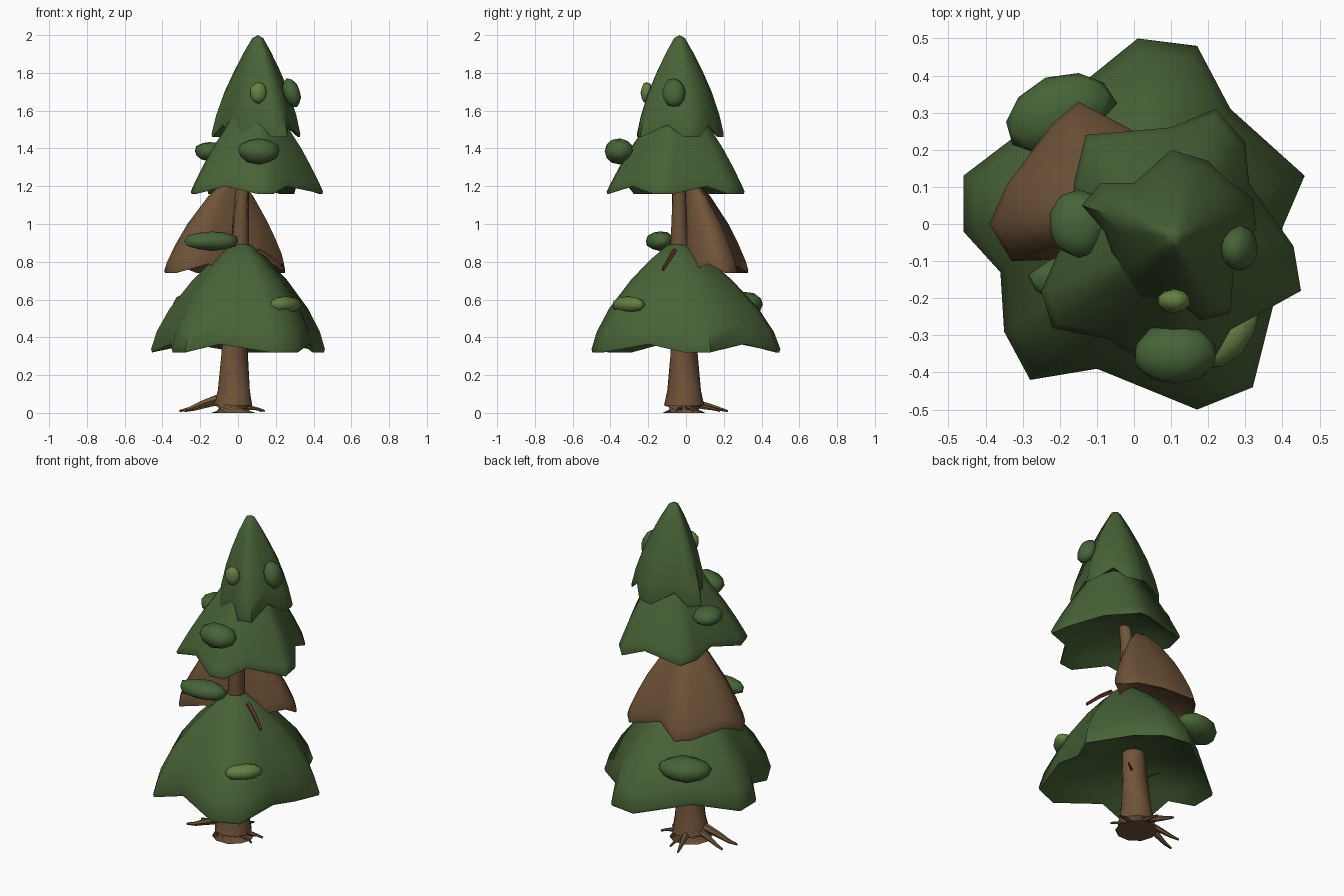
import bpy, bmesh, math, random
from mathutils import Vector, Euler

if "Cube" in bpy.data.objects:
    bpy.data.objects.remove(bpy.data.objects["Cube"])

random.seed(4)


def material(name, color):
    m = bpy.data.materials.new(name)
    m.diffuse_color = (*color, 1)
    m.use_nodes = True
    m.node_tree.nodes["Principled BSDF"].inputs["Base Color"].default_value = m.diffuse_color
    return m


PINE = material("pine_green", (0.064, 0.121, 0.037))
MOSS = material("moss_green", (0.063, 0.127, 0.039))
LIGHT = material("light_green", (0.130, 0.215, 0.055))
BARK = material("bark_brown", (0.160, 0.087, 0.040))
TWIG = material("twig_brown", (0.120, 0.040, 0.022))


def finish(name, bm, mat, angle):
    me = bpy.data.meshes.new(name)
    bm.to_mesh(me)
    bm.free()
    me.materials.append(mat)
    ob = bpy.data.objects.new(name, me)
    bpy.context.collection.objects.link(ob)
    bpy.ops.object.select_all(action='DESELECT')
    ob.select_set(True)
    bpy.context.view_layer.objects.active = ob
    bpy.ops.object.shade_smooth_by_angle(angle=math.radians(angle))
    return ob


def skirt(name, apex, rim_z, ceiling, rim, profile, lift, mat, rounding=0.5):
    """Lobed cone with a dished underside; the rim runs clockwise as valley, tip, tip."""
    ax, ay, az = apex
    pts = [(x - ax, y - ay, lift if i % 3 == 0 else 0) for i, (x, y) in enumerate(rim)]
    pts.reverse()
    mean = sum(math.hypot(x, y) for x, y, _ in pts) / len(pts)
    bm = bmesh.new()

    def ring(s, z, blend, up_scale):
        out = []
        for x, y, up in pts:
            k = s * (1 + blend * (mean / math.hypot(x, y) - 1))
            out.append(bm.verts.new((ax + x * k, ay + y * k, z + up * up_scale)))
        return out

    rings = [ring(s, az + (rim_z - az) * t, rounding * (1 - s), s ** 3)
             for s, t in profile]
    # Underside, from the lip to the middle
    for s, t in [(.96, .04), (.8, .38), (.5, .75), (.2, .95)]:
        rings.append(ring(s, rim_z + (ceiling - rim_z) * t, 0, s * (1 - t)))
    top = bm.verts.new(apex)
    bottom = bm.verts.new((ax, ay, ceiling))
    n = len(pts)
    for i in range(n):
        j = (i + 1) % n
        bm.faces.new((top, rings[0][i], rings[0][j]))
        bm.faces.new((bottom, rings[-1][j], rings[-1][i]))
        for a, b in zip(rings, rings[1:]):
            bm.faces.new((b[i], b[j], a[j], a[i]))
    return finish(name, bm, mat, 65)


def tube(name, sections, sides, mat):
    """Tapered tube through (x, y, z, radius) sections."""
    bm = bmesh.new()
    centres = [Vector(s[:3]) for s in sections]
    rings = []
    for k, c in enumerate(centres):
        d = centres[min(k + 1, len(centres) - 1)] - centres[max(k - 1, 0)]
        if k == 0 and abs(d.z) > 0.9 * d.length:
            d = Vector((0, 0, 1))
        q = d.to_track_quat('Z', 'Y')
        rings.append([bm.verts.new(c + q @ Vector((
            sections[k][3] * math.cos(2 * math.pi * i / sides),
            sections[k][3] * math.sin(2 * math.pi * i / sides), 0)))
            for i in range(sides)])
    for a, b in zip(rings, rings[1:]):
        for i in range(sides):
            j = (i + 1) % sides
            bm.faces.new((a[i], a[j], b[j], b[i]))
    bm.faces.new(rings[0][::-1])
    bm.faces.new(rings[-1])
    return finish(name, bm, mat, 45)


def clump(name, centre, half, tilt, turn, mat):
    """Irregular rounded leaf clump, tilted about y and turned about z."""
    bm = bmesh.new()
    bmesh.ops.create_icosphere(bm, subdivisions=2, radius=1.03)
    rot = Euler((0, math.radians(tilt), math.radians(turn))).to_matrix()
    for v in bm.verts:
        k = random.uniform(0.94, 1.05)
        v.co = Vector(centre) + rot @ Vector([a * h * k for a, h in zip(v.co, half)])
    return finish(name, bm, mat, 50)


# Leaning trunk with a flared foot
tube("trunk", [(-.025, -.01, 0, .118), (-.025, -.01, .04, .106),
               (-.022, -.01, .12, .089), (-.018, -.01, .3, .073),
               (-.01, -.02, .6, .062), (.012, -.034, .9, .048),
               (.022, -.038, 1.2, .036), (.07, -.04, 1.55, .03)], 10, BARK)

# Roots spreading over the ground: tip, starting height, thickness
for i, (x, y, h, w) in enumerate([(-.31, -.05, .075, .024), (-.28, .05, .06, .02),
                                  (-.1, .22, .05, .022), (-.02, .18, .04, .016),
                                  (.14, .04, .035, .016), (.125, -.05, .03, .013)]):
    cx, cy = -.025, -.01
    path = [(cx + (x - cx) * t, cy + (y - cy) * t, z, r)
            for t, z, r in [(.3, h, w), (.6, h * .5 + .008, w * .75),
                            (.82, .02, w * .5), (1, .01, .006)]]
    tube(f"root_{i + 1}", path, 6, BARK)

# Broken twigs
tube("upper_twig", [(.11, -.06, .86, .013), (.17, -.085, .82, .012),
                    (.24, -.122, .758, .009)], 5, TWIG)
tube("lower_twig_right", [(.0, .0, .34, .008), (.09, .06, .36, .004)], 5, TWIG)
tube("lower_twig_back", [(-.03, .0, .33, .008), (-.11, .09, .355, .004)], 5, TWIG)

# Bottom foliage tier
skirt("bottom_foliage", (.02, -.045, .9), .32, .49,
      [(-.25, .29), (.01, .50), (.17, .48), (.26, .31), (.46, .13), (.40, -.01),
       (.38, -.2), (.32, -.44), (.17, -.5), (-.1, -.39), (-.28, -.42),
       (-.35, -.29), (-.36, -.13), (-.46, -.02), (-.46, .13)],
      [(.12, .02), (.33, .16), (.55, .34), (.8, .6), (.94, .81), (1, .97), (.99, 1)],
      .045, PINE)

# Withered tier, notched at the front around the trunk
skirt("withered_foliage", (-.02, .01, 1.25), .74, .88,
      [(-.16, -.095), (-.33, -.1), (-.39, 0), (-.34, .11), (-.22, .27), (-.15, .33),
       (.0, .25), (.20, .27), (.25, .21), (.24, .12), (.06, .005), (-.045, -.02)],
      [(.15, .05), (.37, .2), (.67, .49), (.83, .69), (.96, .88), (1, .97), (.99, 1)],
      .05, BARK, 0)

# Middle foliage tier
skirt("middle_foliage", (.1, -.04, 1.75), 1.16, 1.29,
      [(.1, .26), (.22, .31), (.30, .22), (.31, .11), (.43, -.06), (.45, -.18),
       (.26, -.285), (.19, -.41), (.10, -.42), (-.07, -.31), (-.22, -.28),
       (-.25, -.18), (-.17, 0), (-.16, .12), (-.13, .24)],
      [(.2, .1), (.5, .42), (.69, .6), (.84, .77), (.95, .91), (1, .98), (.99, 1)],
      .04, PINE)

# Top foliage tier
skirt("top_foliage", (.105, -.035, 2.0), 1.46, 1.58,
      [(.0, .11), (.10, .2), (.20, .17), (.25, .12), (.32, .07), (.33, -.01),
       (.27, -.1), (.26, -.24), (.18, -.26), (.12, -.21), (.02, -.2),
       (-.04, -.13), (-.08, -.02), (-.14, .05), (-.09, .11)],
      [(.13, .03), (.32, .17), (.54, .36), (.74, .56), (.91, .79), (1, .97), (.99, 1)],
      .065, PINE)

# Leaf clumps
for name, centre, half, tilt, turn, mat in [
        ("clump_low_front", (.25, -.305, .572), (.105, .055, .044), 0, 45, LIGHT),
        ("clump_low_back", (-.2, .3, .575), (.15, .1, .066), 0, 22, MOSS),
        ("clump_trunk", (-.135, -.14, .91), (.145, .07, .052), 0, 8, MOSS),
        ("clump_middle_front", (.11, -.35, 1.385), (.107, .08, .066), 0, 0, MOSS),
        ("clump_middle_left", (-.15, 0, 1.385), (.08, .09, .05), 0, 0, MOSS),
        ("clump_top_right", (.285, -.065, 1.695), (.045, .06, .076), -20, 0, MOSS),
        ("clump_top_front", (.108, -.207, 1.695), (.044, .032, .056), 0, 0, LIGHT)]:
    clump(name, centre, half, tilt, turn, mat)
